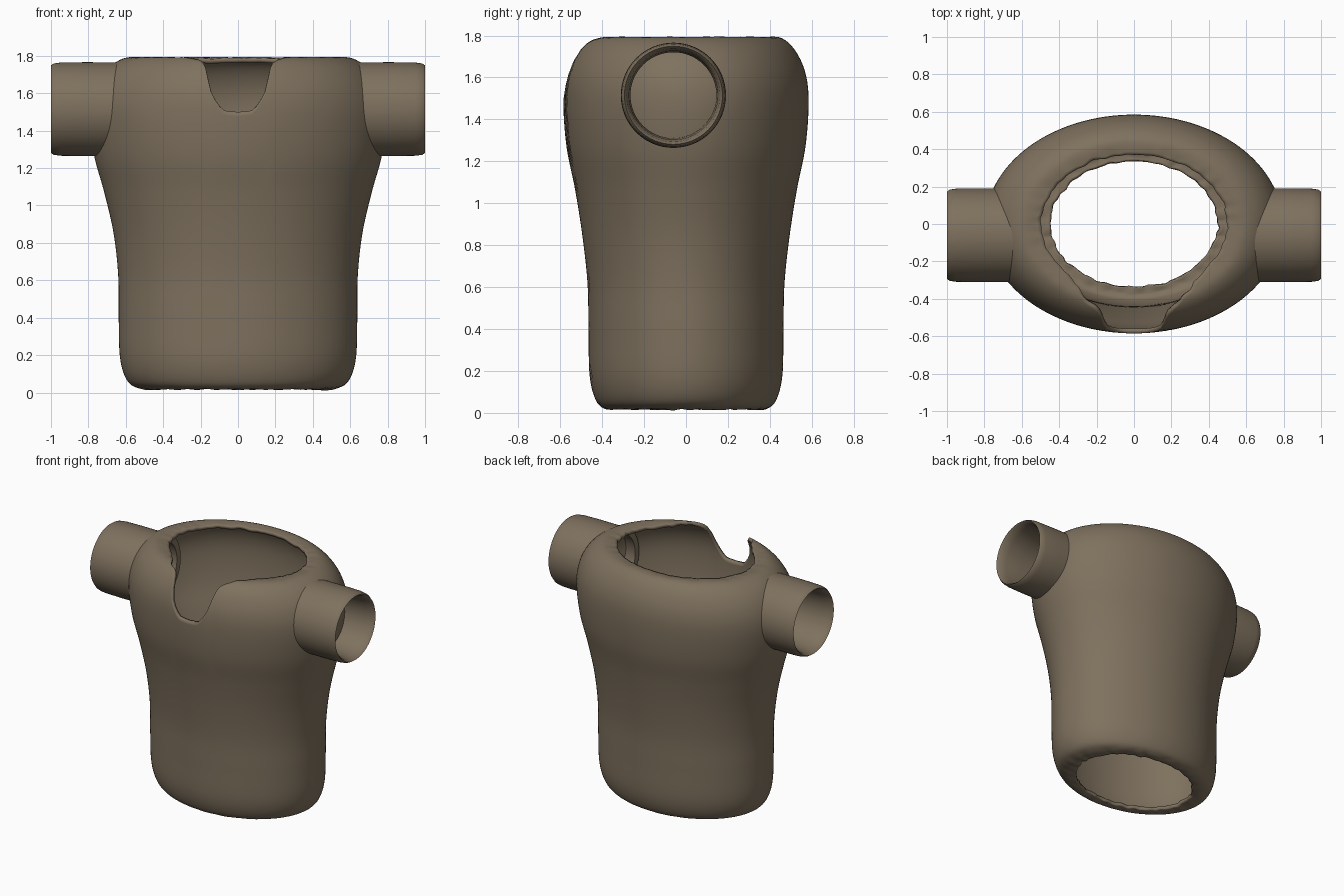
import bpy, bmesh, math
from mathutils import Vector, noise

cube = bpy.data.objects.get("Cube")
if cube:
    bpy.data.objects.remove(cube, do_unlink=True)

cloth = bpy.data.materials.new("brown_cloth")
cloth.use_nodes = True
COLOUR = (0.21, 0.165, 0.112, 1)
cloth.diffuse_color = COLOUR
cloth.node_tree.nodes["Principled BSDF"].inputs["Base Color"].default_value = COLOUR


def loft(name, rings, closed_profile=False):
    """Skin a list of equal closed rings into one mesh object."""
    bm = bmesh.new()
    rows = [[bm.verts.new(p) for p in ring] for ring in rings]
    if closed_profile:
        rows.append(rows[0])
    n = len(rows[0])
    for low, high in zip(rows, rows[1:]):
        for i in range(n):
            j = (i + 1) % n
            bm.faces.new((low[i], low[j], high[j], high[i]))
    if closed_profile:
        bmesh.ops.recalc_face_normals(bm, faces=bm.faces)
    mesh = bpy.data.meshes.new(name)
    bm.to_mesh(mesh)
    bm.free()
    mesh.materials.append(cloth)
    obj = bpy.data.objects.new(name, mesh)
    bpy.context.collection.objects.link(obj)
    return obj


def smooth(obj, angle):
    bpy.ops.object.select_all(action='DESELECT')
    obj.select_set(True)
    bpy.context.view_layer.objects.active = obj
    bpy.ops.object.shade_smooth_by_angle(angle=math.radians(angle))


# Body outline from hem to neck: half width, half depth, height
PROFILE = [Vector(p) for p in (
    (.44, .33, .02), (.52, .385, .02), (.59, .43, .06), (.63, .46, .18),
    (.638, .465, .4), (.64, .47, .62), (.665, .495, .85), (.715, .53, 1.07),
    (.77, .57, 1.27), (.795, .585, 1.48), (.77, .57, 1.62), (.70, .52, 1.73),
    (.60, .45, 1.79), (.49, .365, 1.785))]
LAST = len(PROFILE) - 1

# Neck edge: sideways distance from the front middle, place along the outline
NOTCH = [(0, 9.12), (.07, 9.15), (.11, 9.4), (.145, 9.9), (.17, 10.5),
         (.2, 11.2), (.25, 11.8), (.36, 12.3), (.48, 12.75), (.6, LAST)]


def outline(u):
    """Smooth curve through the outline points."""
    i = min(max(int(u), 0), LAST - 1)
    t = u - i
    a, b, c, d = (PROFILE[min(max(i + k, 0), LAST)] for k in (-1, 0, 1, 2))
    return b + t * ((c - a) + t * ((2*a - 5*b + 4*c - d) + t * (3*b - 3*c + d - a))) / 2


def neck_edge(angle):
    side = abs(.78 * math.sin(angle))
    if math.cos(angle) < 0 or side >= NOTCH[-1][0]:
        return LAST
    for (x0, u0), (x1, u1) in zip(NOTCH, NOTCH[1:]):
        if side <= x1:
            return u0 + (u1 - u0) * (side - x0) / (x1 - x0)


def ragged(angle, seed):
    return noise.noise(Vector((8 * math.cos(angle), 8 * math.sin(angle), seed)))


COLUMNS, ROWS = 200, 64
rings = []
for r in range(ROWS + 1):
    ring = []
    for c in range(COLUMNS):
        ang = 2 * math.pi * c / COLUMNS      # zero is the front middle
        start = .12 + .2 * ragged(ang, 3)
        end = neck_edge(ang)
        end -= (.1 + .15 * ragged(ang, 7)) if end > 11.5 else 0
        u = max(start, 0) + (end - max(start, 0)) * r / ROWS
        p = outline(u)
        # Puckered cloth close to the hem and the neck
        pucker = max(0, 1 - u / 1.6) + .6 * max(0, 1 - (LAST - u) / 1.2)
        lift = .012 * pucker * ragged(ang, 11 + u)
        ring.append((p.x * math.sin(ang), -p.y * math.cos(ang), p.z + lift))
    rings.append(ring)

body = loft("shirt_body", rings)
shell = body.modifiers.new("thickness", 'SOLIDIFY')
shell.thickness = .025
shell.offset = -1
smooth(body, 50)

# Sleeves: distance from the middle, radius
SLEEVE = [(.6, .25), (.82, .251), (.95, .249), (.985, .244), (1, .234),
          (.985, .222), (.93, .212), (.8, .205), (.6, .205)]
for side, label in ((1, "left"), (-1, "right")):
    rings = [[(side * x, -.06 + r * math.cos(k * math.pi / 32),
               1.515 + r * math.sin(k * math.pi / 32)) for k in range(64)]
             for x, r in SLEEVE]
    smooth(loft(label + "_sleeve", rings, closed_profile=True), 50)
